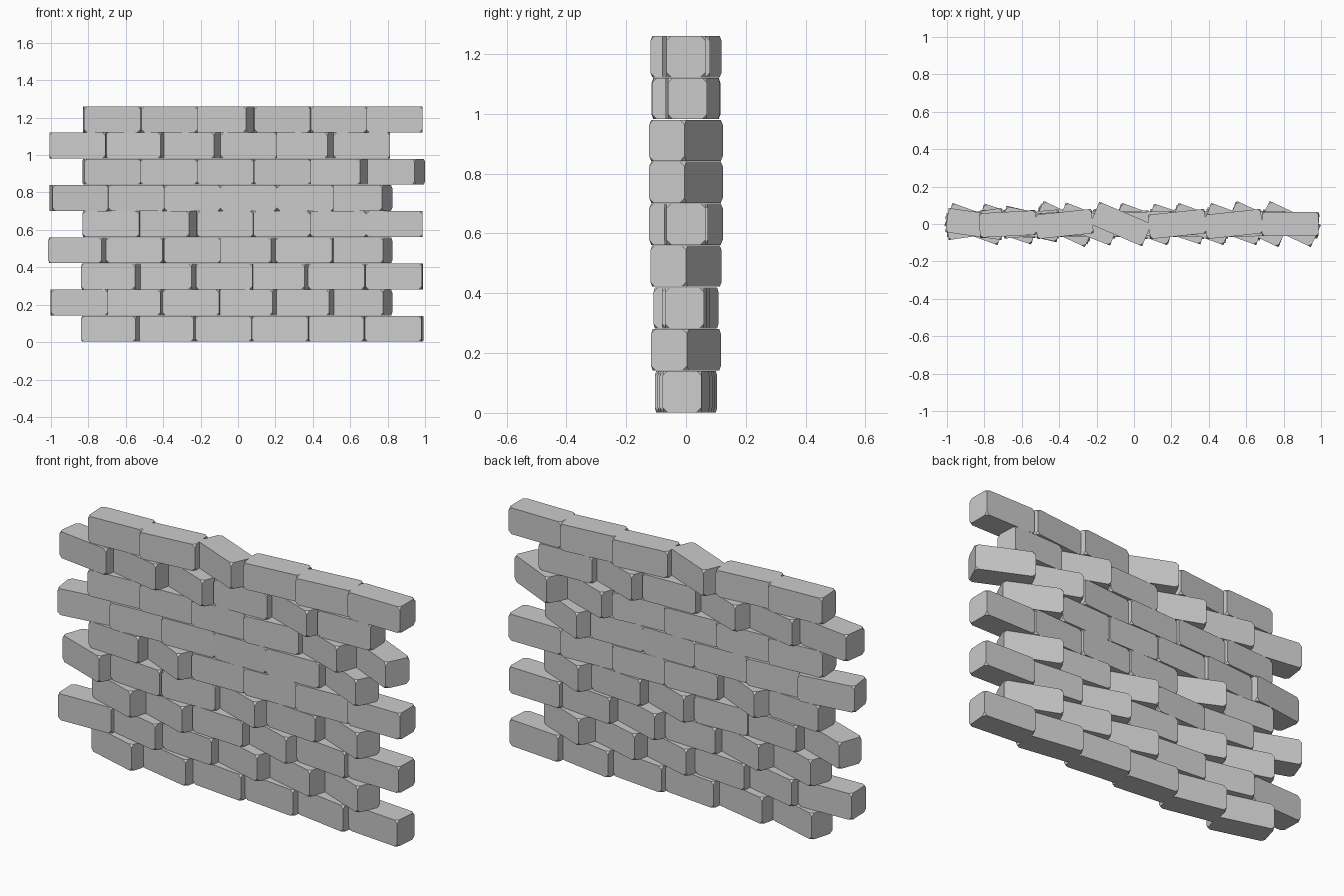
import bpy, bmesh, math
from mathutils import Matrix

if "Cube" in bpy.data.objects:
    bpy.data.objects.remove(bpy.data.objects["Cube"])

LENGTH, DEPTH, PITCH_X, PITCH_Z = 0.303, 0.13, 0.302, 0.14

# twist of each brick about the vertical, in degrees, bottom row first
TWISTS = [
    [-16, -12, -6, -6, -9, -5],
    [2, -13, -5, -16, -15, -22],
    [-18, -18, -3, -18, -6, -2],
    [-20, -5, 2, -20, -5, -23],
    [-4, -25, 2, 2, 3, 0],
    [8, 5, 2, 0, 2, -25],
    [4, 3, 3, 5, -20, -25],
    [-8, -12, -21, 2, -20, 2],
    [3, 6, -23, 6, 6, 0],
]


def brick(name, x, z, twist):
    bm = bmesh.new()
    bmesh.ops.create_cube(bm, size=1)
    bmesh.ops.scale(bm, vec=(LENGTH, DEPTH, 0.138), verts=bm.verts)
    # knock off the sharp corners
    bmesh.ops.bevel(bm, geom=bm.verts[:], offset=0.016, segments=1,
                    affect='VERTICES', profile=0.5)
    me = bpy.data.meshes.new(name)
    bm.to_mesh(me)
    bm.free()
    ob = bpy.data.objects.new(name, me)
    ob.matrix_world = (Matrix.Translation((x, 0, z))
                       @ Matrix.Rotation(math.radians(twist), 4, 'Z'))
    bpy.context.collection.objects.link(ob)


# courses of bricks, alternately shifted by half a brick
for r, row in enumerate(TWISTS):
    start = -0.85 if r % 2 else -0.675
    for i, twist in enumerate(row):
        brick(f"brick_row{r + 1}_{i + 1}", start + i * PITCH_X,
              (r + 0.5) * PITCH_Z + 0.001, twist)
